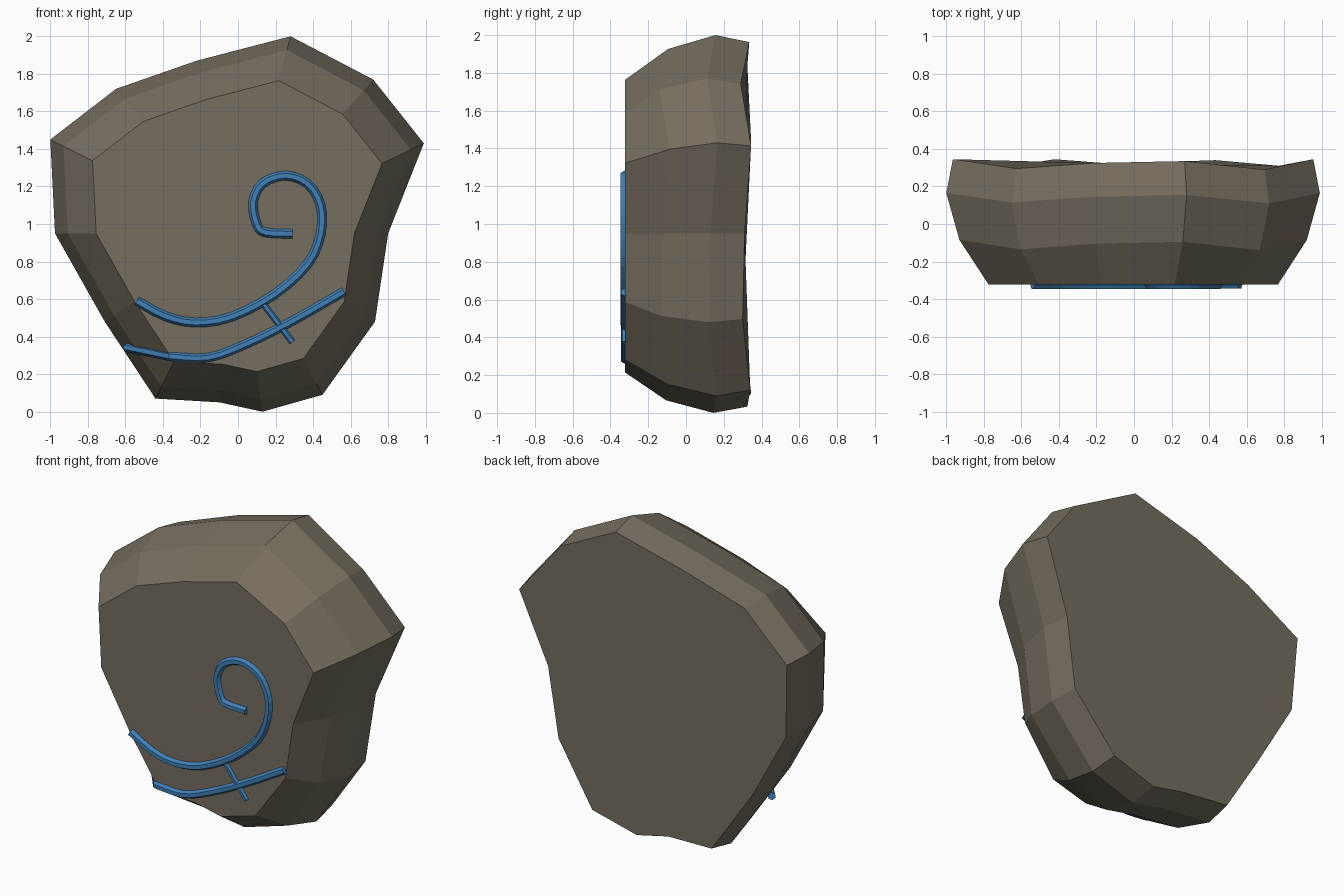
import bpy, bmesh, math
from mathutils import Vector

if "Cube" in bpy.data.objects:
    bpy.data.objects.remove(bpy.data.objects["Cube"])


def material(name, rgb):
    m = bpy.data.materials.new(name)
    m.diffuse_color = (*rgb, 1)
    m.use_nodes = True
    m.node_tree.nodes["Principled BSDF"].inputs["Base Color"].default_value = m.diffuse_color
    return m


STONE = material("brown stone", (0.18, 0.155, 0.115))
BLUE = material("carving blue", (0.05, 0.22, 0.48))


def finish(name, bm, mat):
    bmesh.ops.recalc_face_normals(bm, faces=bm.faces[:])
    me = bpy.data.meshes.new(name)
    bm.to_mesh(me)
    bm.free()
    me.materials.append(mat)
    ob = bpy.data.objects.new(name, me)
    bpy.context.collection.objects.link(ob)
    return ob


def skin(bm, rings):
    """Join closed vertex rings with quads and cap both ends."""
    n = len(rings[0])
    for a, b in zip(rings, rings[1:]):
        for i in range(n):
            k = (i + 1) % n
            bm.faces.new((a[i], a[k], b[k], b[i]))
    bm.faces.new(rings[0])
    bm.faces.new(rings[-1])


def smooth_path(pts, steps=3):
    """Catmull-Rom curve through (x, z) points."""
    p = [Vector(q) for q in pts]
    p = [2 * p[0] - p[1]] + p + [2 * p[-1] - p[-2]]
    out = []
    for a, b, c, d in zip(p, p[1:], p[2:], p[3:]):
        for s in range(steps):
            t = s / steps
            out.append(0.5 * (2 * b + (c - a) * t + (2 * a - 5 * b + 4 * c - d) * t**2
                              + (3 * b - a - 3 * c + d) * t**3))
    return out + [p[-2]]


def stroke(name, path, r):
    """Six-sided bar along a 3D path, one flat side facing out."""
    bm = bmesh.new()
    rings = []
    for i, p in enumerate(path):
        t = (path[min(i + 1, len(path) - 1)] - path[max(i - 1, 0)]).normalized()
        side = t.cross(Vector((0, -1, 0))).normalized()
        out = side.cross(t)
        rings.append([bm.verts.new(p + r * (math.cos(a) * side + math.sin(a) * out))
                      for a in (k * math.pi / 3 for k in range(6))])
    skin(bm, rings)
    return finish(name, bm, BLUE)


# Stone slab: irregular outline (x, z, depth wobble) scaled into four rings
OUTLINE = [(0.13, 0.0, 0.005), (0.45, 0.09, 0.02), (0.73, 0.48, -0.02), (0.80, 0.95, -0.01),
           (0.99, 1.43, 0.025), (0.72, 1.77, -0.03), (0.28, 2.0, 0.015), (-0.22, 1.87, 0.005),
           (-0.65, 1.72, -0.025), (-1.0, 1.45, 0.025), (-0.975, 0.95, 0), (-0.71, 0.48, -0.02),
           (-0.44, 0.07, 0.025), (-0.10, 0.05, 0)]
MID = 0.95
bm = bmesh.new()
rings = []
for y, s, wob in ((-0.322, 0.775, 0), (-0.11, 0.93, 1), (0.14, 1.0, 1), (0.32, 0.965, 1)):
    rings.append([bm.verts.new((x * s, y + j * wob, MID + (z - MID) * s)) for x, z, j in OUTLINE])
skin(bm, rings)
finish("stone_slab", bm, STONE)

# Carved strokes on the front face
Y = -0.324


def on_face(path):
    return [Vector((p[0], Y, p[1])) for p in path]


spiral = [(-0.54, 0.59), (-0.39, 0.51), (-0.23, 0.475), (-0.035, 0.505), (0.195, 0.625),
          (0.37, 0.785), (0.44, 0.945), (0.44, 1.10), (0.37, 1.215), (0.25, 1.258),
          (0.13, 1.215), (0.08, 1.115), (0.10, 1.0), (0.145, 0.955), (0.29, 0.948)]
stroke("spiral_stroke", on_face(smooth_path(spiral)), 0.025)

lower = [(-0.355, 0.293), (-0.16, 0.288), (0.035, 0.357), (0.275, 0.475), (0.565, 0.64)]
# the left end bends back over the bevelled edge
stroke("lower_stroke", [Vector((-0.595, -0.03, 0.342))] + on_face(smooth_path(lower)), 0.024)

stroke("cross_tick", on_face([(0.135, 0.575), (0.29, 0.37)]), 0.017)
